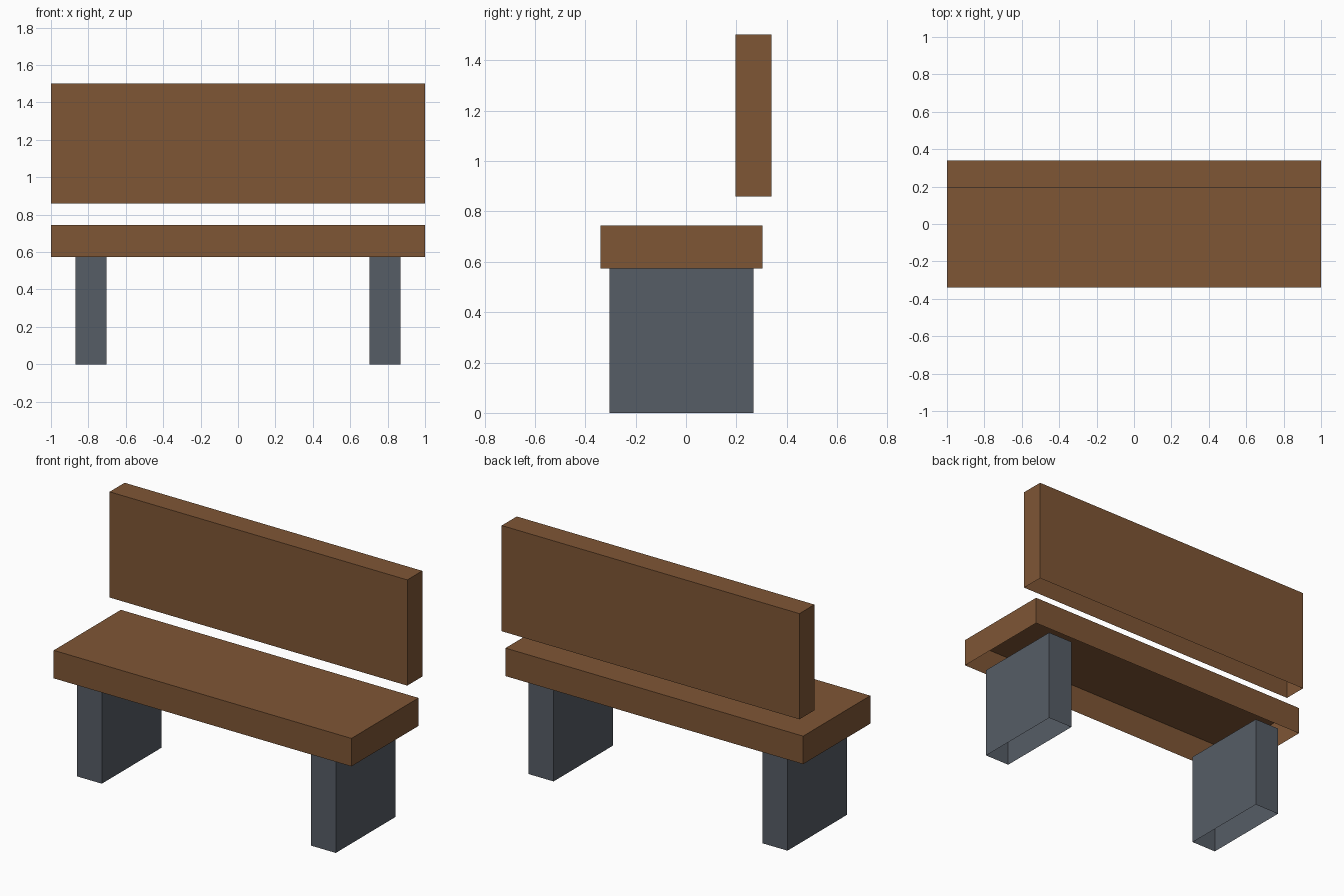
import bpy
import bmesh
from mathutils import Vector

default = bpy.data.objects.get("Cube")
if default:
    bpy.data.objects.remove(default, do_unlink=True)


def make_material(name, rgb):
    mat = bpy.data.materials.new(name)
    mat.use_nodes = True
    color = (*rgb, 1.0)
    mat.diffuse_color = color
    mat.node_tree.nodes["Principled BSDF"].inputs["Base Color"].default_value = color
    return mat


def open_box(name, low, high, mat):
    """Box between two corners, hollow and open underneath."""
    low, high = Vector(low), Vector(high)
    centre = (low + high) / 2
    bm = bmesh.new()
    bmesh.ops.create_cube(bm, size=1)
    bmesh.ops.scale(bm, vec=high - low, verts=bm.verts)
    bm.normal_update()
    underside = [f for f in bm.faces if f.normal.z < -0.5]
    bmesh.ops.delete(bm, geom=underside, context="FACES_ONLY")
    mesh = bpy.data.meshes.new(name)
    bm.to_mesh(mesh)
    bm.free()
    mesh.materials.append(mat)
    obj = bpy.data.objects.new(name, mesh)
    obj.location = centre
    bpy.context.collection.objects.link(obj)
    return obj


wood = make_material("brown wood", (0.212, 0.093, 0.036))
stone = make_material("grey stone", (0.093, 0.109, 0.133))

# Seat and backrest planks
open_box("seat", (-1, -0.34, 0.574), (1, 0.304, 0.744), wood)
open_box("backrest", (-1, 0.196, 0.86), (1, 0.34, 1.502), wood)

# Slab legs, one on each side
for side, sign in (("left", 1), ("right", -1)):
    inner, outer = sorted((sign * 0.702, sign * 0.87))
    open_box(side + "_leg", (inner, -0.304, 0), (outer, 0.268, 0.574), stone)
